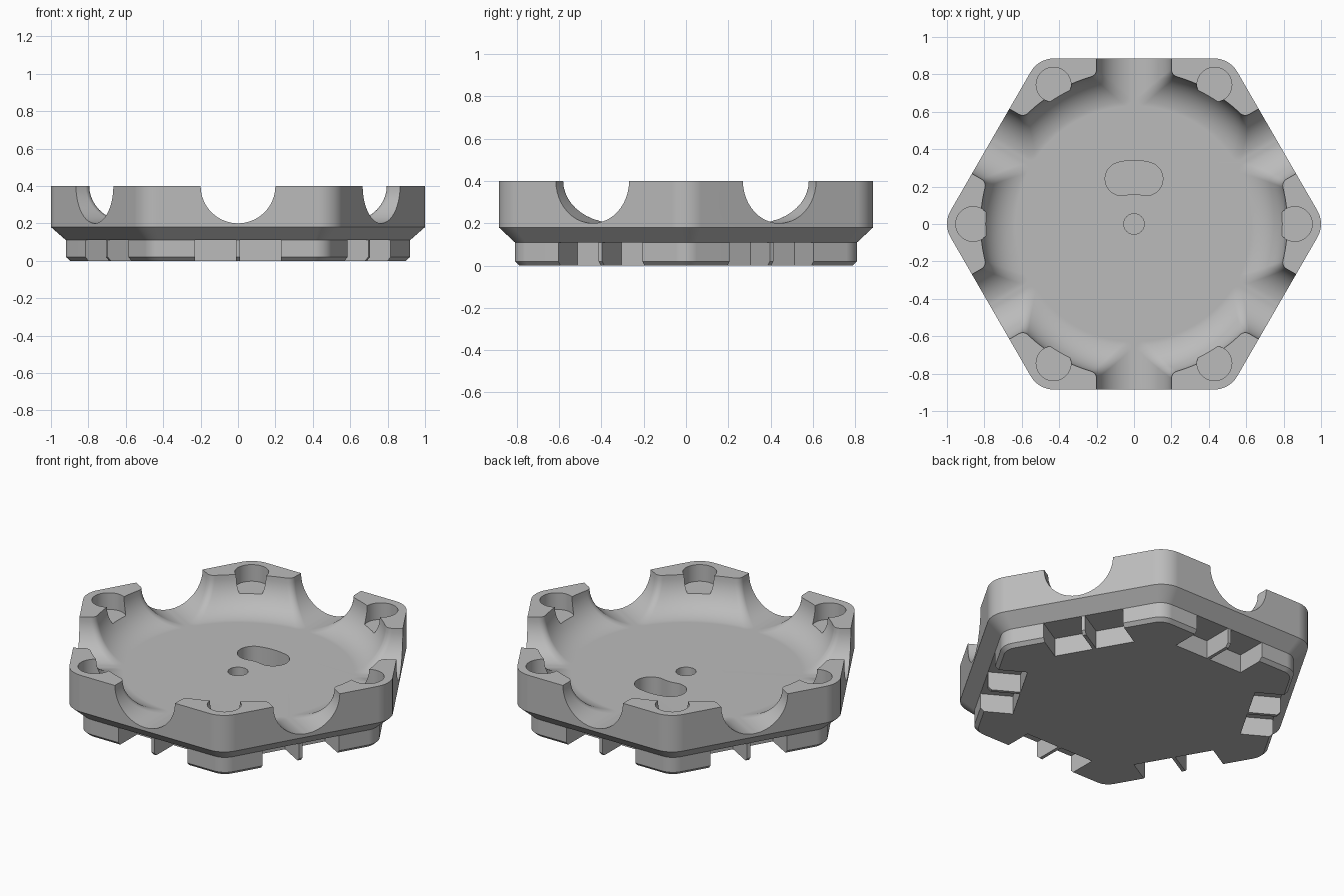
import bpy, bmesh
from math import sin, cos, pi, radians, sqrt, hypot, atan2

old = bpy.data.objects.get("Cube")
if old:
    bpy.data.objects.remove(old, do_unlink=True)

grey = bpy.data.materials.new("plain grey")
grey.use_nodes = True
COLOUR = (0.5, 0.5, 0.5, 1)
grey.diffuse_color = COLOUR
grey.node_tree.nodes["Principled BSDF"].inputs["Base Color"].default_value = COLOUR


def turn(p, a):
    return (p[0] * cos(a) - p[1] * sin(a), p[0] * sin(a) + p[1] * cos(a))


def arc(cx, cy, r, a0, a1, n):
    steps = [a0 + (a1 - a0) * i / n for i in range(n + 1)]
    return [(cx + r * cos(a), cy + r * sin(a)) for a in steps]


def loft(bm, levels):
    """Closed solid through a stack of (outline, z) levels."""
    rings = [[bm.verts.new((x, y, z)) for x, y in pts] for pts, z in levels]
    for low, high in zip(rings, rings[1:]):
        for i in range(len(low)):
            j = (i + 1) % len(low)
            bm.faces.new((low[i], low[j], high[j], high[i]))
    bm.faces.new(rings[0][::-1])
    bm.faces.new(rings[-1])


def finish(bm, name):
    bmesh.ops.recalc_face_normals(bm, faces=bm.faces)
    mesh = bpy.data.meshes.new(name)
    bm.to_mesh(mesh)
    bm.free()
    mesh.materials.append(grey)
    ob = bpy.data.objects.new(name, mesh)
    bpy.context.collection.objects.link(ob)
    return ob


def hexagon(apothem, r):
    pts = []
    for k in range(6):
        a = k * pi / 3
        d = (apothem - r) / cos(pi / 6)
        pts += arc(d * cos(a), d * sin(a), r, a - pi / 6, a + pi / 6, 8)
    return pts


def bowl_outline(s):
    """Disc with six radial slots of half width s, filleted where they meet."""
    R, f = 0.62 + s, 0.04
    cx = s + f
    cy = sqrt((R + f) ** 2 - cx ** 2)
    toward = atan2(-cy, -cx)
    half = [(s, 1.15)] + arc(cx, cy, f, -pi, toward, 6)
    start = atan2(cy, cx)
    half += arc(0, 0, R, start, pi / 3, 7)[1:]
    sector = half + [turn((-x, y), -pi / 3) for x, y in half[-2::-1]]
    return [turn(p, -k * pi / 3) for k in range(6) for p in sector]


# Hexagonal tray body with a narrower foot
bm = bmesh.new()
loft(bm, [(hexagon(0.79, 0.09), 0), (hexagon(0.81, 0.1), 0.02), (hexagon(0.81, 0.1), 0.11),
          (hexagon(0.885, 0.142), 0.18), (hexagon(0.885, 0.142), 0.4)])
tray = finish(bm, "hexagonal_tray")

# Rounded bowl opening through all six sides
bm = bmesh.new()
angles = [radians(a) for a in (3, 10, 18, 26, 34, 42, 50, 58, 66, 74, 82, 90)]
levels = [(bowl_outline(0.2 * sin(a)), 0.4 - 0.2 * cos(a)) for a in angles]
loft(bm, levels + [(bowl_outline(0.2), 0.5)])
bowl = finish(bm, "bowl_cutter")

# Corner pockets, centre hole and curved slot
bm = bmesh.new()
for k in range(6):
    x, y = turn((0.86, 0), k * pi / 3)
    pocket = arc(x, y, 0.093, 0, 2 * pi, 40)[:-1]
    loft(bm, [(pocket, 0.3), (pocket, 0.5)])
hole = arc(0, 0, 0.055, 0, 2 * pi, 32)[:-1]
loft(bm, [(hole, 0.08), (hole, 0.5)])
mid, r, spread = 0.25, 0.09, radians(15)
a0, a1 = pi / 2 - spread, pi / 2 + spread
slot = arc(0, 0, mid + r, a0, a1, 8)
slot += arc(mid * cos(a1), mid * sin(a1), r, a1, a1 + pi, 14)[1:]
slot += arc(0, 0, mid - r, a1, a0, 8)[1:]
slot += arc(mid * cos(a0), mid * sin(a0), r, a0 + pi, a0 + 2 * pi, 14)[1:-1]
loft(bm, [(slot, 0.08), (slot, 0.5)])
holes = finish(bm, "hole_cutter")

# Paired notches in the foot, leaving a thin fin between them
bm = bmesh.new()
for k in range(6):
    for x0, x1 in ((-0.23, -0.01), (0.01, 0.23)):
        box = [(x0, 0.63), (x1, 0.63), (x1, 0.95), (x0, 0.95)]
        box = [turn(p, k * pi / 3) for p in box]
        loft(bm, [(box, -0.1), (box, 0.11)])
notches = finish(bm, "notch_cutter")

bpy.ops.object.select_all(action='DESELECT')
bpy.context.view_layer.objects.active = tray
tray.select_set(True)
for cutter in (bowl, holes, notches):
    cut = tray.modifiers.new("cut", 'BOOLEAN')
    cut.operation = 'DIFFERENCE'
    cut.solver = 'EXACT'
    cut.object = cutter
    bpy.ops.object.modifier_apply(modifier=cut.name)
    bpy.data.objects.remove(cutter, do_unlink=True)

# Smooth curves, crisp edges and flat floors
bpy.ops.object.shade_smooth_by_angle(angle=radians(30))
weighted = tray.modifiers.new("even shading", 'WEIGHTED_NORMAL')
weighted.keep_sharp = True
